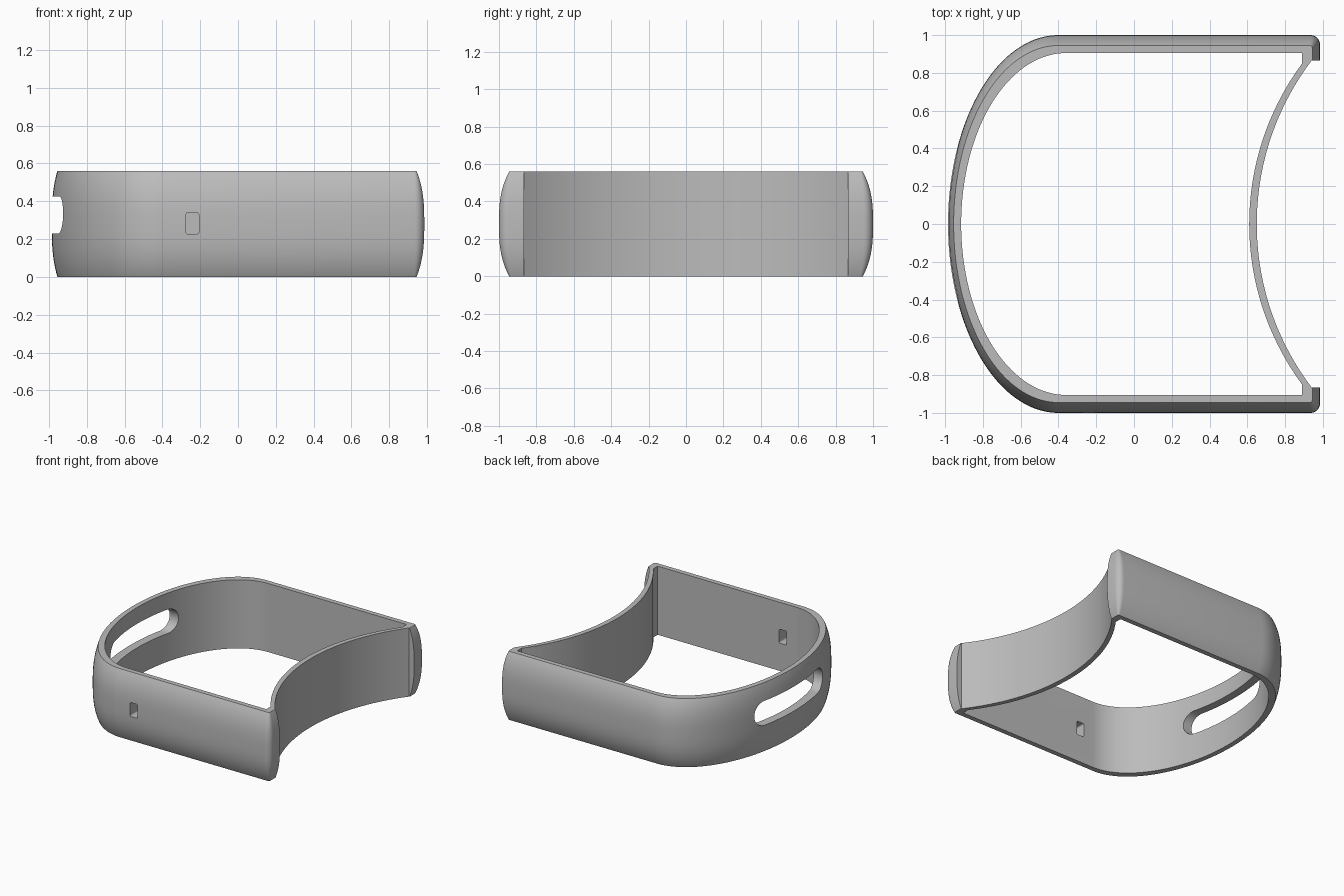
import bpy
from math import sin, cos, pi, sqrt

HEIGHT = 0.56
if "Cube" in bpy.data.objects:
    bpy.data.objects.remove(bpy.data.objects["Cube"], do_unlink=True)

grey = bpy.data.materials.new("plain_grey")
grey.use_nodes = True
colour = (0.5, 0.5, 0.5, 1)
grey.diffuse_color = colour
grey.node_tree.nodes["Principled BSDF"].inputs["Base Color"].default_value = colour


def loft(name, rings):
    """Join equal closed rings into a capped solid."""
    n = len(rings[0])
    faces = [tuple(reversed(range(n))), tuple(range((len(rings) - 1) * n, len(rings) * n))]
    for r in range(len(rings) - 1):
        for i in range(n):
            j = (i + 1) % n
            faces.append((r * n + i, r * n + j, (r + 1) * n + j, (r + 1) * n + i))
    mesh = bpy.data.meshes.new(name)
    mesh.from_pydata([p for ring in rings for p in ring], [], faces)
    mesh.materials.append(grey)
    obj = bpy.data.objects.new(name, mesh)
    bpy.context.collection.objects.link(obj)
    return obj


def mirrored(half):
    """Complete a half outline running from the +x wall round to the -x wall."""
    return half + [(x, -y) for x, y in reversed(half) if abs(y) > 1e-6][:]


def bow(x_mid, x_end, y_end, steps=20):
    """Half of the concave circular wall, from the middle to its end."""
    sag = x_end - x_mid
    radius = (y_end ** 2 + sag ** 2) / (2 * sag)
    ys = [y_end * i / steps for i in range(steps + 1)]
    return [(x_mid + radius - sqrt(radius ** 2 - y * y), y) for y in ys]


def arc(cx, cy, rx, ry, a0, a1, steps):
    angles = [a0 + (a1 - a0) * i / steps for i in range(steps + 1)]
    return [(cx + rx * cos(a), cy + ry * sin(a)) for a in angles]


def clean_arc_end(points):
    return points[:-1] + [(points[-1][0], 0.0)]


# Outer body: the outline draws in toward the top and bottom rims
def outer_ring(z):
    k = abs(2 * z / HEIGHT - 1) ** 2.8
    x_end, y_side, r = 0.985 - 0.041 * k, 1 - 0.055 * k, 0.05 - 0.038 * k
    half = bow(0.65, 0.94, 0.865) + [(x_end, 0.865)]
    half += arc(x_end - r, y_side - r, r, r, 0, pi / 2, 8)
    half += clean_arc_end(arc(-0.4, 0, 0.585 - 0.03 * k, y_side, pi / 2, pi, 40))
    return [(x, y, z) for x, y in mirrored(half)]


levels = [HEIGHT / 2 * (1 - cos(pi * i / 24)) for i in range(25)]
band = loft("band_shell", [outer_ring(z) for z in levels])

# Open centre
half = bow(0.61, 0.89, 0.85) + [(0.89, 0.905)]
half += clean_arc_end(arc(-0.36, 0, 0.555, 0.905, pi / 2, pi, 40))
cavity = loft("cavity_cutter", [[(x, y, z) for x, y in mirrored(half)] for z in (-0.1, HEIGHT + 0.1)])


def rounded_outline(cu, cv, hu, hv, r, steps=10):
    """Rounded rectangle; a full radius gives a stadium shape."""
    points = []
    for q, (su, sv) in enumerate([(1, 1), (-1, 1), (-1, -1), (1, -1)]):
        points += arc(cu + su * (hu - r), cv + sv * (hv - r), r, r, q * pi / 2, (q + 1) * pi / 2, steps)
    return points


# Long slot through the rounded end, small window through the front wall
slot_shape = rounded_outline(0, 0.328, 0.44, 0.098, 0.0975)
slot = loft("slot_cutter", [[(x, u, v) for u, v in slot_shape] for x in (-1.2, -0.6)])
hole_shape = rounded_outline(-0.241, 0.283, 0.034, 0.057, 0.012, 4)
hole = loft("window_cutter", [[(u, y, v) for u, v in hole_shape] for y in (-0.8, -1.2)])

bpy.context.view_layer.objects.active = band
for cutter in (cavity, slot, hole):
    # Make cutter normals consistent, cut, then discard the cutter
    bpy.ops.object.select_all(action="DESELECT")
    bpy.context.view_layer.objects.active = cutter
    cutter.select_set(True)
    bpy.ops.object.mode_set(mode="EDIT")
    bpy.ops.mesh.select_all(action="SELECT")
    bpy.ops.mesh.normals_make_consistent(inside=False)
    bpy.ops.object.mode_set(mode="OBJECT")
    bpy.context.view_layer.objects.active = band
    cut = band.modifiers.new("cut", "BOOLEAN")
    cut.operation, cut.solver, cut.object = "DIFFERENCE", "EXACT", cutter
    bpy.ops.object.modifier_apply(modifier=cut.name)
    bpy.data.objects.remove(cutter, do_unlink=True)

# Smooth curves with crisp rims
bpy.ops.object.select_all(action="DESELECT")
band.select_set(True)
bpy.ops.object.shade_smooth_by_angle(angle=pi / 6)
